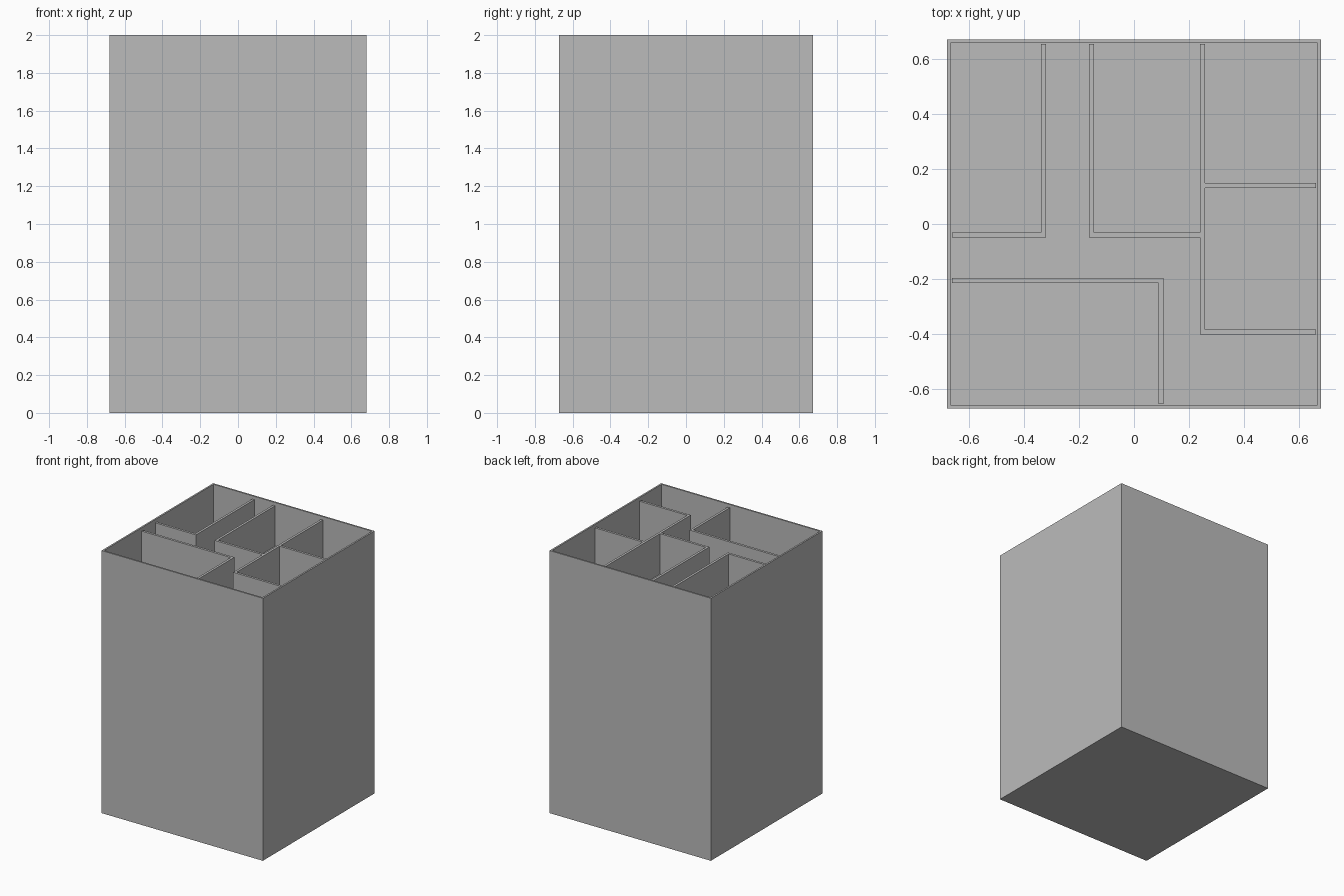
import bpy
import bmesh
from mathutils import Vector

HALF_X, HALF_Y, HEIGHT = 0.68, 0.672, 2.0
WALL = 0.018          # thickness of every wall
FLOOR = 1.67          # level of the upper floor
PARTITION_TOP = 1.978
IN_X, IN_Y = HALF_X - WALL, HALF_Y - WALL

cube = bpy.data.objects.get("Cube")
if cube:
    bpy.data.objects.remove(cube, do_unlink=True)

grey = bpy.data.materials.new("plain grey")
grey.use_nodes = True
colour = (0.5, 0.5, 0.5, 1.0)
grey.diffuse_color = colour
grey.node_tree.nodes["Principled BSDF"].inputs["Base Color"].default_value = colour


def add_box(name, x0, x1, y0, y1, z0, z1):
    """Box between two corners; returns the object."""
    bm = bmesh.new()
    bmesh.ops.create_cube(bm, size=1)
    bmesh.ops.scale(bm, vec=(x1 - x0, y1 - y0, z1 - z0), verts=bm.verts)
    bmesh.ops.translate(bm, vec=((x0 + x1) / 2, (y0 + y1) / 2, (z0 + z1) / 2), verts=bm.verts)
    mesh = bpy.data.meshes.new(name)
    bm.to_mesh(mesh)
    bm.free()
    mesh.materials.append(grey)
    obj = bpy.data.objects.new(name, mesh)
    bpy.context.collection.objects.link(obj)
    return obj


# Tower body: a block whose top is inset and sunk to leave the outer walls
body = add_box("tower_body", -HALF_X, HALF_X, -HALF_Y, HALF_Y, 0, HEIGHT)
bm = bmesh.new()
bm.from_mesh(body.data)
bm.normal_update()
top = max(bm.faces, key=lambda f: f.calc_center_median().z)
bmesh.ops.inset_region(bm, faces=[top], thickness=WALL)
sunk = bmesh.ops.extrude_face_region(bm, geom=[top])
verts = [v for v in sunk["geom"] if isinstance(v, bmesh.types.BMVert)]
bmesh.ops.translate(bm, vec=Vector((0, 0, FLOOR - HEIGHT)), verts=verts)
if top.is_valid:
    bmesh.ops.delete(bm, geom=[top], context="FACES_ONLY")
bmesh.ops.recalc_face_normals(bm, faces=bm.faces)
bm.to_mesh(body.data)
bm.free()


# Room partitions, each given by its centre line
def wall_along_y(name, x, y0, y1):
    add_box(name, x - WALL / 2, x + WALL / 2, y0, y1, FLOOR, PARTITION_TOP)


def wall_along_x(name, y, x0, x1):
    add_box(name, x0, x1, y - WALL / 2, y + WALL / 2, FLOOR, PARTITION_TOP)


H = WALL / 2
BACK_LEFT, MID_LEFT, MID_RIGHT, FRONT = -0.329, -0.154, 0.25, 0.098
ROOM_Y, FRONT_Y, CROSS_Y, END_Y = -0.04, -0.205, 0.14, -0.393

wall_along_y("west_room_side_wall", BACK_LEFT, ROOM_Y - H, IN_Y)
wall_along_x("west_room_front_wall", ROOM_Y, -IN_X, BACK_LEFT - H)
wall_along_y("middle_room_side_wall", MID_LEFT, ROOM_Y - H, IN_Y)
wall_along_x("middle_room_front_wall", ROOM_Y, MID_LEFT + H, MID_RIGHT - H)
wall_along_y("east_rooms_long_wall", MID_RIGHT, END_Y - H, IN_Y)
wall_along_x("east_rooms_dividing_wall", CROSS_Y, MID_RIGHT + H, IN_X)
wall_along_x("east_rooms_front_wall", END_Y, MID_RIGHT + H, IN_X)
wall_along_x("front_room_back_wall", FRONT_Y, -IN_X, FRONT + H)
wall_along_y("front_room_side_wall", FRONT, -IN_Y, FRONT_Y - H)
